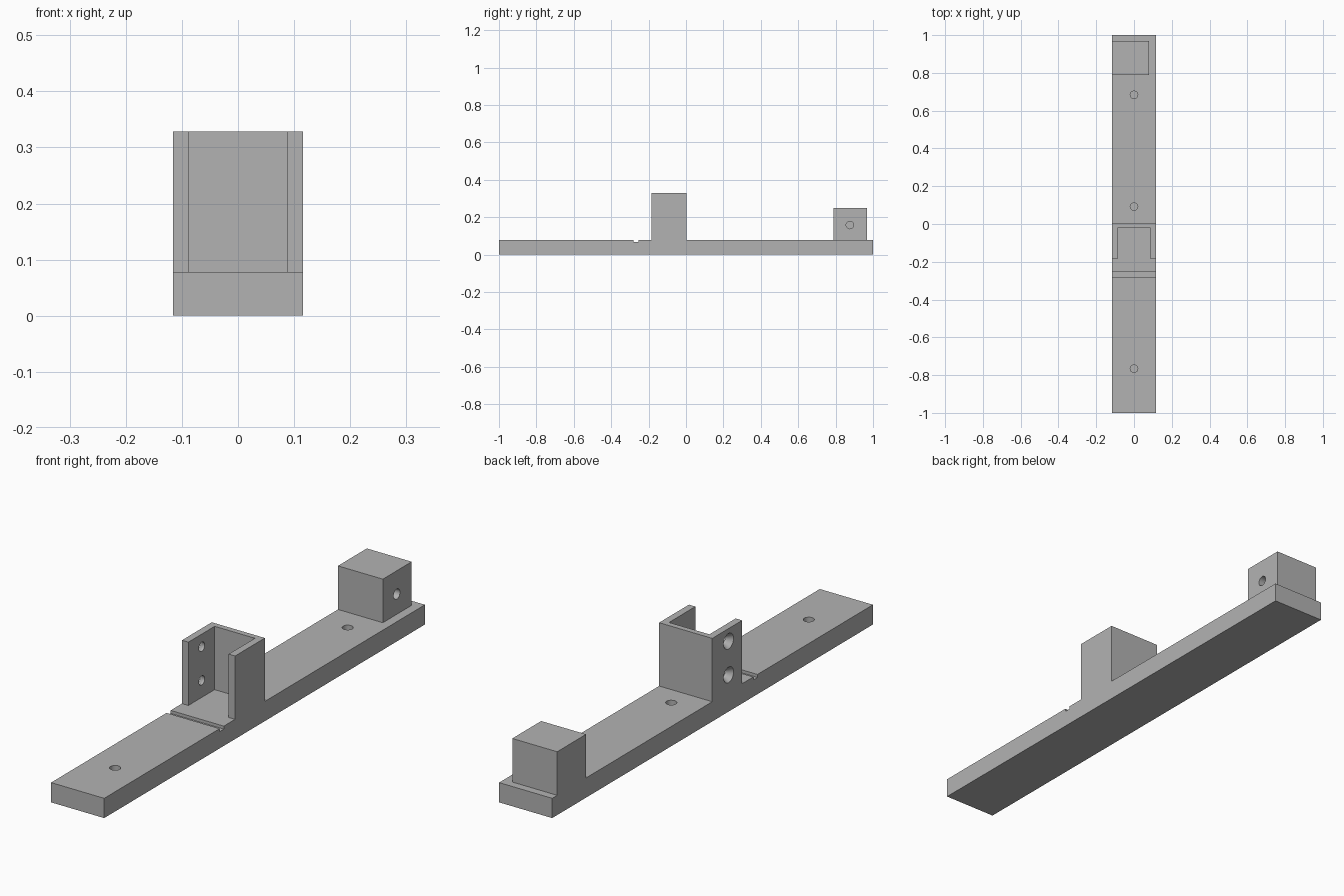
import bpy
import bmesh
import math
from mathutils import Matrix, Vector

if "Cube" in bpy.data.objects:
    bpy.data.objects.remove(bpy.data.objects["Cube"], do_unlink=True)

HALF = 0.116      # half width of the rail
TOP = 0.078       # top of the rail

grey = bpy.data.materials.new("plain grey")
grey.use_nodes = True
grey.diffuse_color = (0.45, 0.45, 0.45, 1)
grey.node_tree.nodes["Principled BSDF"].inputs["Base Color"].default_value = grey.diffuse_color


def add_object(name, bm):
    bmesh.ops.recalc_face_normals(bm, faces=bm.faces)
    mesh = bpy.data.meshes.new(name)
    bm.to_mesh(mesh)
    bm.free()
    mesh.materials.append(grey)
    obj = bpy.data.objects.new(name, mesh)
    bpy.context.collection.objects.link(obj)
    return obj


def extrude_profile(name, points, offset):
    """Sweep a flat outline along an offset into a solid."""
    bm = bmesh.new()
    face = bm.faces.new([bm.verts.new(p) for p in points])
    swept = bmesh.ops.extrude_face_region(bm, geom=[face])
    verts = [v for v in swept["geom"] if isinstance(v, bmesh.types.BMVert)]
    bmesh.ops.translate(bm, verts=verts, vec=offset)
    # keep the starting cap so that the solid is closed
    if not face.is_valid:
        bm.faces.new([v for v in bm.verts if v not in verts])
    return add_object(name, bm)


def drill(target, centre, axis, r1, r2, depth):
    """Cut a round or conical hole centred on a point."""
    bm = bmesh.new()
    turn = Vector((0, 0, 1)).rotation_difference(Vector(axis)).to_matrix().to_4x4()
    bmesh.ops.create_cone(bm, cap_ends=True, segments=32, radius1=r1, radius2=r2,
                          depth=depth, matrix=Matrix.Translation(centre) @ turn)
    cutter = add_object("hole_cutter", bm)
    cutter.hide_render = True
    mod = target.modifiers.new("hole", 'BOOLEAN')
    mod.operation = 'DIFFERENCE'
    mod.solver = 'EXACT'
    mod.object = cutter
    bpy.context.view_layer.objects.active = target
    bpy.ops.object.modifier_apply(modifier=mod.name)
    bpy.data.objects.remove(cutter, do_unlink=True)


# Rail: side outline with a shallow cross groove
outline = [(-1, 0), (1, 0), (1, TOP), (-0.254, TOP), (-0.254, 0.066),
           (-0.28, 0.066), (-0.28, TOP), (-1, TOP)]
rail = extrude_profile("base_rail", [(-HALF, y, z) for y, z in outline], (2 * HALF, 0, 0))

# Blind screw holes along the rail
for y in (-0.766, 0.092, 0.684):
    drill(rail, (0, y, TOP), (0, 0, 1), 0.02, 0.02, 0.11)

# Upright bracket: U-shaped plan, open to the front
front, back, inner, inner_back = -0.184, 0.002, 0.088, -0.02
half_plan = [(inner, inner_back), (inner, front), (HALF, front), (HALF, back)]
plan = half_plan + [(-x, y) for x, y in reversed(half_plan)]
bracket = extrude_profile("u_bracket", [(x, y, TOP) for x, y in plan], (0, 0, 0.25))

# Countersunk holes through one bracket wall
for z in (0.145, 0.278):
    drill(bracket, (-HALF + 0.01, -0.1, z), (1, 0, 0), 0.018, 0.018, 0.08)
    drill(bracket, (-HALF + 0.005, -0.1, z), (1, 0, 0), 0.037, 0.018, 0.03)

# End block, flush with one edge of the rail, with a blind side hole
corners = [(-HALF, 0.789), (0.08, 0.789), (0.08, 0.969), (-HALF, 0.969)]
block = extrude_profile("end_block", [(x, y, TOP) for x, y in corners], (0, 0, 0.172))
drill(block, (0.08, 0.876, 0.158), (1, 0, 0), 0.02, 0.02, 0.24)

# Smooth hole walls, keep all corners sharp
for obj in (rail, bracket, block):
    bpy.ops.object.select_all(action='DESELECT')
    obj.select_set(True)
    bpy.context.view_layer.objects.active = obj
    bpy.ops.object.shade_smooth_by_angle(angle=math.radians(30))
